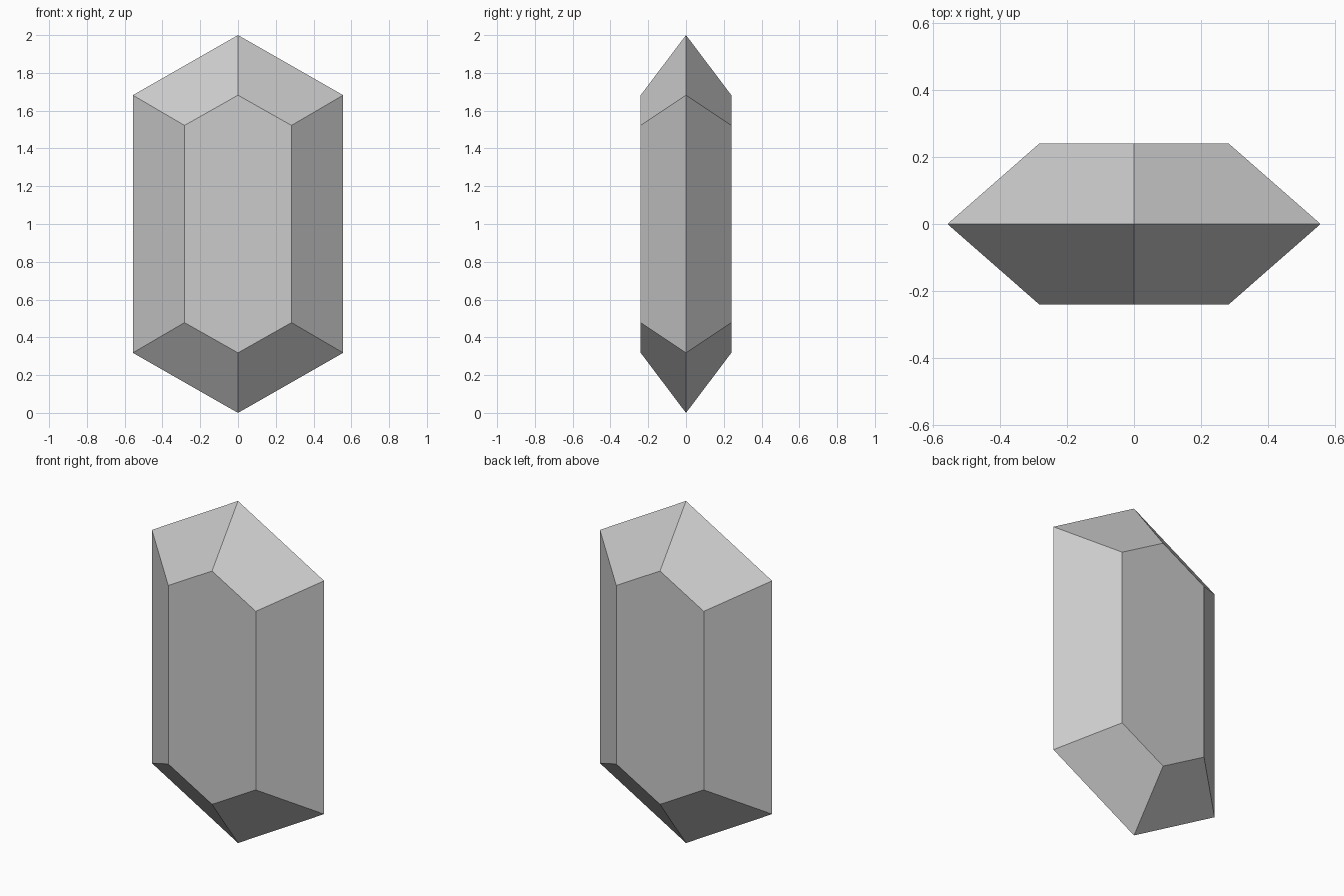
import bpy, bmesh

if "Cube" in bpy.data.objects:
    bpy.data.objects.remove(bpy.data.objects["Cube"])

# Half width, tip height and shoulder height of each hexagon, measured from mid height
GIRDLE = (0.557, 1.0, 0.682)
TABLE = (0.283, 0.682, 0.522)
DEPTH = 0.24


def hexagon(bm, size, y):
    w, tip, side = size
    profile = [(0, tip), (w, side), (w, -side), (0, -tip), (-w, -side), (-w, side)]
    return [bm.verts.new((x, y, z + 1)) for x, z in profile]


bm = bmesh.new()

# Widest outline in the middle, flat tables at front and back
middle = hexagon(bm, GIRDLE, 0)
for y in (-DEPTH, DEPTH):
    table = hexagon(bm, TABLE, y)
    bm.faces.new(table)
    # Sloped facets from the outline to the table
    for i in range(6):
        j = (i + 1) % 6
        bm.faces.new((middle[i], middle[j], table[j], table[i]))

bmesh.ops.recalc_face_normals(bm, faces=bm.faces)
mesh = bpy.data.meshes.new("cut_gem")
bm.to_mesh(mesh)
bm.free()
gem = bpy.data.objects.new("cut_gem", mesh)
bpy.context.collection.objects.link(gem)
